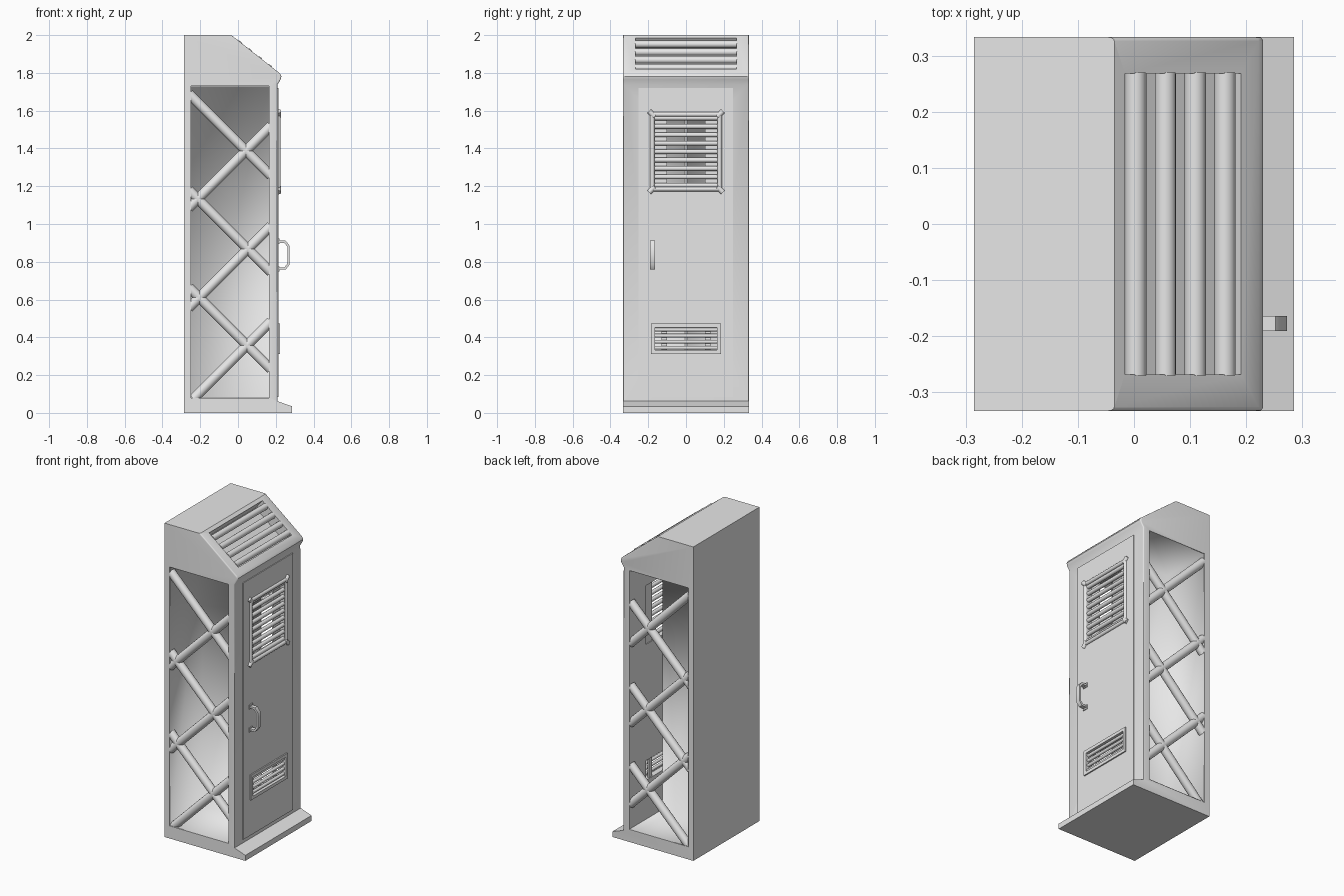
import bpy, bmesh, math
from mathutils import Vector, Matrix

if "Cube" in bpy.data.objects:
    bpy.data.objects.remove(bpy.data.objects["Cube"])

steel = bpy.data.materials.new("pale_grey_steel")
steel.use_nodes = True
GREY = (0.8, 0.8, 0.8, 1)
steel.diffuse_color = GREY
steel.node_tree.nodes["Principled BSDF"].inputs["Base Color"].default_value = GREY


def finish(name, bm, angle=35):
    mesh = bpy.data.meshes.new(name)
    bm.to_mesh(mesh)
    bm.free()
    mesh.materials.append(steel)
    ob = bpy.data.objects.new(name, mesh)
    bpy.context.collection.objects.link(ob)
    smooth(ob, angle)
    return ob


def smooth(ob, angle):
    bpy.ops.object.select_all(action='DESELECT')
    ob.select_set(True)
    bpy.context.view_layer.objects.active = ob
    bpy.ops.object.shade_smooth_by_angle(angle=math.radians(angle))


def prism_mesh(points, y0, y1):
    """Extrude an (x, z) outline along y."""
    bm = bmesh.new()
    face = bm.faces.new([bm.verts.new((x, y0, z)) for x, z in points])
    new = bmesh.ops.extrude_face_region(bm, geom=[face])["geom"]
    verts = [v for v in new if isinstance(v, bmesh.types.BMVert)]
    bmesh.ops.translate(bm, verts=verts, vec=(0, y1 - y0, 0))
    bmesh.ops.recalc_face_normals(bm, faces=bm.faces)
    return bm


def box_mesh(lo, hi):
    bm = bmesh.new()
    lo, hi = Vector(lo), Vector(hi)
    bmesh.ops.create_cube(bm, size=1, matrix=Matrix.Translation((lo + hi) / 2)
                          @ Matrix.Diagonal((*(hi - lo), 1)))
    return bm


def tube(name, a, b, radius, sides=16):
    a, b = Vector(a), Vector(b)
    bm = bmesh.new()
    turn = (b - a).to_track_quat('Z', 'Y').to_matrix().to_4x4()
    bmesh.ops.create_cone(bm, cap_ends=True, segments=sides, radius1=radius,
                          radius2=radius, depth=(b - a).length,
                          matrix=Matrix.Translation((a + b) / 2) @ turn)
    return finish(name, bm)


def cut(ob, bm):
    cutter = finish("cutter", bm)
    cutter.hide_render = True
    mod = ob.modifiers.new("cut", 'BOOLEAN')
    mod.operation, mod.solver, mod.object = 'DIFFERENCE', 'EXACT', cutter
    bpy.context.view_layer.objects.active = ob
    bpy.ops.object.modifier_apply(modifier=mod.name)
    bpy.data.objects.remove(cutter)


# Cabinet body: side outline with sloped hood and toe lip
HALF = 0.333
outline = [(-0.285, 0), (-0.285, 2), (-0.035, 2), (0.222, 1.797), (0.23, 1.782),
           (0.226, 1.765), (0.209, 1.738), (0.209, 0.062), (0.285, 0.035), (0.285, 0)]
bm = prism_mesh(outline, -HALF, HALF)
rounded = [e for e in bm.edges
           if abs(e.verts[0].co.y - e.verts[1].co.y) < 0.01
           and all(v.co.x > -0.04 and v.co.z > 0.05 for v in e.verts)]
bmesh.ops.bevel(bm, geom=rounded, offset=0.007, segments=3, profile=0.5, affect='EDGES')
body = finish("cabinet_body", bm)

# Side windows
cut(body, box_mesh((-0.25, -0.4, 0.08), (0.165, 0.4, 1.73)))

# Door panel, slightly proud of the frame
DOOR = 0.214
door = finish("door", box_mesh((0.2, -0.251, 0.085), (DOOR, 0.25, 1.72)))

# Vent openings through door and frame
for low, high in ((1.195, 1.57), (0.33, 0.455)):
    for part in (body, door):
        cut(part, box_mesh((0.14, -0.165, low), (0.25, 0.165, high)))
smooth(door, 35)

# Hood vent opening, square to the slope
pitch = math.atan2(0.203, 0.257)
centre = Vector((0.0875, 0, 1.9032))
bm = box_mesh((-0.132, -0.268, -0.075), (0.132, 0.268, 0.06))
bmesh.ops.transform(bm, verts=bm.verts, matrix=Matrix.Translation(centre)
                    @ Matrix.Rotation(pitch, 4, 'Y'))
cut(body, bm)
smooth(body, 35)

# Hood louvres
for i in range(4):
    x = 0.003 + 0.053 * i
    z = centre.z - (x - centre.x) * math.tan(pitch) - 0.018
    tube("hood_louvre", (x, -0.27, z), (x, 0.27, z), 0.019)

# Softly shaded side linings meeting at a middle wall, and their cross braces
for side, label in ((-1, "right"), (1, "left")):
    ys = sorted((side * 0.332, side * 0.004))
    bm = box_mesh((-0.248, ys[0], 0.082), (0.1645, ys[1], 1.728))
    opened = [f for f in bm.faces if f.normal.y * side > 0.5 or f.normal.x > 0.5]
    bmesh.ops.delete(bm, geom=opened, context='FACES_ONLY')
    bmesh.ops.reverse_faces(bm, faces=bm.faces)
    finish(label + "_side_lining", bm, 180)
    y = side * 0.306
    for z in (1.68, 1.17, 0.655):
        tube(label + "_brace_down", (-0.26, y, z + 0.01), (0.175, y, z - 0.425), 0.026)
    for z in (1.51, 0.98, 0.475):
        low = max(z - 0.425, 0.075)
        tube(label + "_brace_up", (0.175, y, z + 0.01),
             (0.165 - (z - low), y, low), 0.026)

# Upper door vent: tube frame, corner clips, louvres and backing straps
Y, LOW, HIGH, X = 0.178, 1.185, 1.58, DOOR
for z in (LOW, HIGH):
    tube("upper_vent_rail", (X, -Y, z), (X, Y, z), 0.012)
for s in (-1, 1):
    tube("upper_vent_stile", (X, s * Y, LOW), (X, s * Y, HIGH), 0.012)
    for z, up in ((LOW, -1), (HIGH, 1)):
        tube("vent_corner_clip", (X, s * (Y - 0.012), z - up * 0.012),
             (X, s * (Y + 0.018), z + up * 0.018), 0.014)
    finish("upper_vent_strap", box_mesh((0.17, s * 0.133 - 0.033, 1.19),
                                        (0.18, s * 0.133 + 0.033, 1.575)))
    finish("lower_vent_strap", box_mesh((0.17, s * 0.115 - 0.015, 0.325),
                                        (0.18, s * 0.115 + 0.015, 0.46)))
for i in range(9):
    z = 1.205 + 0.0445 * i
    tube("upper_louvre", (0.203, -0.168, z), (0.203, 0.168, z), 0.0125)

# Lower door vent: flat frame and louvres
for z in (0.322, 0.463):
    finish("lower_vent_rail", box_mesh((0.2, -0.185, z - 0.01), (0.222, 0.185, z + 0.01)))
for s in (-1, 1):
    finish("lower_vent_stile", box_mesh((0.2, s * 0.175 - 0.01, 0.312),
                                        (0.222, s * 0.175 + 0.01, 0.473)))
for i in range(4):
    z = 0.345 + 0.032 * i
    tube("lower_louvre", (0.204, -0.168, z), (0.204, 0.168, z), 0.01)

# Door handle: bent flat bar with mounting feet
bend = [(0.205, 0.758), (0.252, 0.758), (0.273, 0.785), (0.273, 0.885),
        (0.252, 0.912), (0.205, 0.912), (0.205, 0.9), (0.246, 0.9),
        (0.261, 0.88), (0.261, 0.79), (0.246, 0.77), (0.205, 0.77)]
finish("door_handle", prism_mesh(bend, -0.191, -0.164), 50)
for z in (0.762, 0.908):
    finish("handle_foot", box_mesh((0.205, -0.197, z - 0.014), (0.219, -0.16, z + 0.014)))
